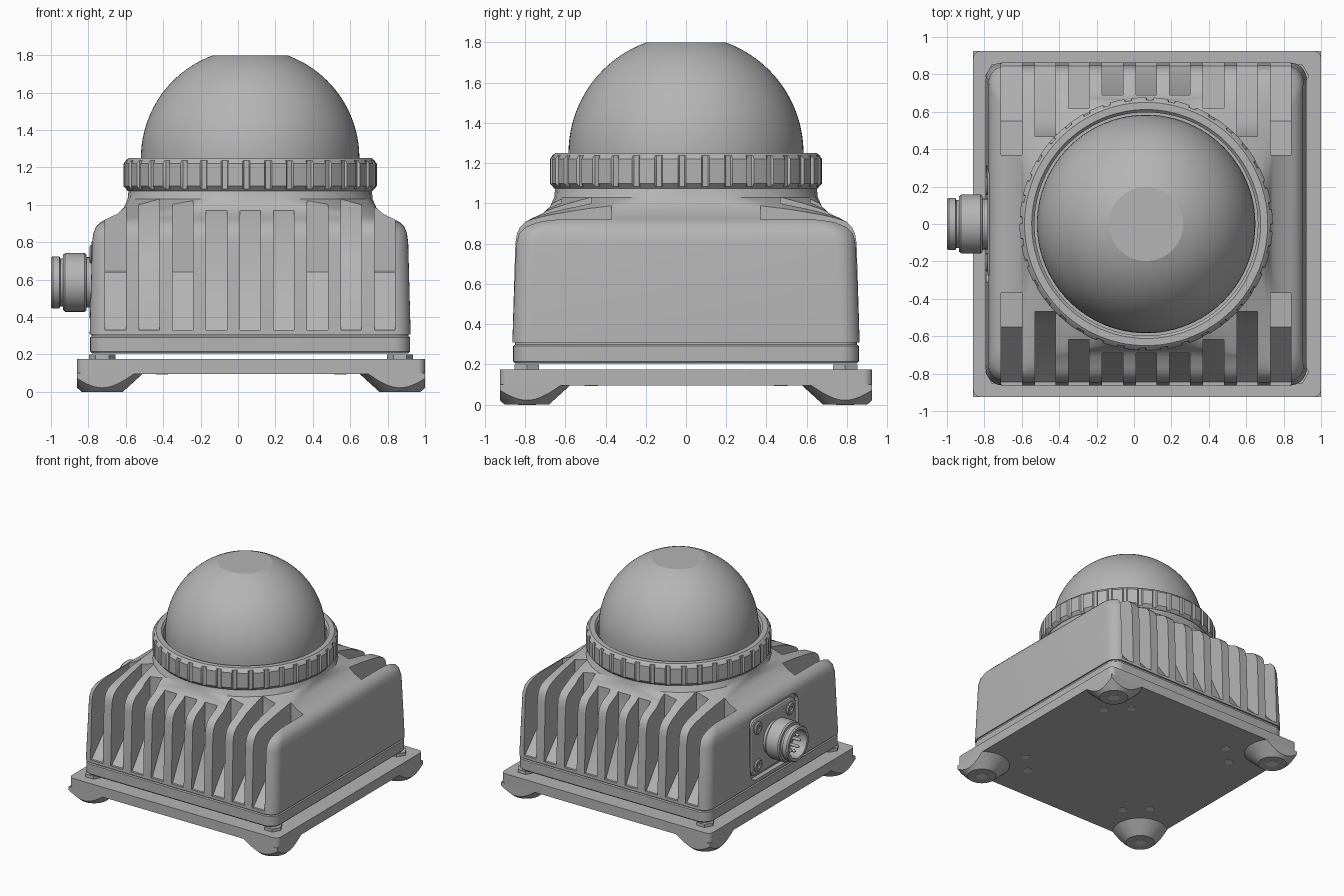
import bpy, bmesh
from math import sin, cos, pi, radians, sqrt
from mathutils import Matrix, Vector

if "Cube" in bpy.data.objects:
    bpy.data.objects.remove(bpy.data.objects["Cube"])

CX = 0.065          # centre line of housing and dome


def material(name, value):
    m = bpy.data.materials.new(name)
    m.use_nodes = True
    col = (value, value, value, 1)
    m.diffuse_color = col
    m.node_tree.nodes["Principled BSDF"].inputs["Base Color"].default_value = col
    return m


GREY = material("cast grey", 0.46)
LIGHT = material("pale fastener grey", 0.7)


def finish(name, bm, mat=GREY, loc=(CX, 0, 0), turn=None, bevel=0, angle=35):
    if bevel:
        sharp = [e for e in bm.edges if len(e.link_faces) == 2 and e.calc_face_angle() > 0.6]
        bmesh.ops.bevel(bm, geom=sharp, offset=bevel, segments=3, profile=0.5,
                        affect='EDGES', clamp_overlap=True)
    bmesh.ops.recalc_face_normals(bm, faces=bm.faces)
    mesh = bpy.data.meshes.new(name)
    if turn:
        bm.transform(turn)
    bm.transform(Matrix.Translation(loc))
    bm.to_mesh(mesh)
    bm.free()
    ob = bpy.data.objects.new(name, mesh)
    bpy.context.scene.collection.objects.link(ob)
    mesh.materials.append(mat)
    smooth(ob, angle)
    return ob


def smooth(ob, angle=35):
    bpy.ops.object.select_all(action='DESELECT')
    ob.select_set(True)
    bpy.context.view_layer.objects.active = ob
    bpy.ops.object.shade_smooth_by_angle(angle=radians(angle))


def skin(bm, rings, closed=False):
    """Bridge equal loops of points, capping the ends unless closed."""
    loops = [[bm.verts.new(p) for p in ring] for ring in rings]
    n = len(loops[0])
    pairs = list(zip(loops, loops[1:]))
    if closed:
        pairs.append((loops[-1], loops[0]))
    else:
        bm.faces.new(loops[0])
        bm.faces.new(loops[-1])
    for a, b in pairs:
        for i in range(n):
            j = (i + 1) % n
            bm.faces.new((a[i], a[j], b[j], b[i]))


def lathe(name, profile, segs=64, closed=False, **kw):
    bm = bmesh.new()
    skin(bm, [[(r * cos(2 * pi * i / segs), r * sin(2 * pi * i / segs), z)
               for i in range(segs)] for r, z in profile], closed)
    return finish(name, bm, **kw)


def rounded(hx, hy, z, r, n=8):
    pts = []
    for k, (sx, sy) in enumerate(((1, 1), (-1, 1), (-1, -1), (1, -1))):
        for i in range(n + 1):
            a = (k + i / n) * pi / 2
            pts.append((sx * (hx - r) + r * cos(a), sy * (hy - r) + r * sin(a), z))
    return pts


def loft(name, sections, **kw):
    bm = bmesh.new()
    skin(bm, [rounded(*s) for s in sections])
    return finish(name, bm, **kw)


def cut(ob, cutter):
    mod = ob.modifiers.new("cut", 'BOOLEAN')
    mod.object, mod.solver, mod.operation = cutter, 'EXACT', 'DIFFERENCE'
    deps = bpy.context.evaluated_depsgraph_get()
    mesh = bpy.data.meshes.new_from_object(ob.evaluated_get(deps))
    ob.modifiers.clear()
    ob.data = mesh
    bpy.data.objects.remove(cutter)
    smooth(ob)


# Mounting plate
PX, PY = 0.93, 0.925
loft("mounting_plate", [(PX, PY, 0.095, 0.04), (PX, PY, 0.175, 0.04)], loc=(0.07, 0, 0))

# Corner feet trimmed to the plate outline, with holes and bolt heads
for sx in (-1, 1):
    for sy in (-1, 1):
        bm = bmesh.new()
        skin(bm, [[(r * cos(i * pi / 24), r * sin(i * pi / 24), z) for i in range(48)]
                  for r, z in ((0.11, 0), (0.22, 0.1))])
        for no in (Vector((sx, 0, 0)), Vector((0, sy, 0))):
            bmesh.ops.bisect_plane(bm, geom=bm.verts[:] + bm.edges[:] + bm.faces[:],
                                   plane_co=no * 0.134, plane_no=no, clear_outer=True)
            bmesh.ops.holes_fill(bm, edges=[e for e in bm.edges if e.is_boundary])
        fx, fy = 0.07 + sx * 0.796, sy * 0.791
        finish("foot", bm, loc=(fx, fy, 0))
        lathe("foot_hole", [(0.045, -0.0), (0.045, 0.004)], 24, mat=LIGHT, loc=(fx, fy, -0.002))
        lathe("hex_bolt", [(0.07, 0.16), (0.07, 0.2)], 6, loc=(fx, fy, 0))
        for dx, dy in ((0.17, 0.32), (0.32, 0.17)):
            lathe("plate_hole", [(0.033, 0), (0.033, 0.004)], 24, mat=LIGHT,
                  loc=(fx - sx * dx, fy - sy * dy, 0.092))

# Housing base and tapered housing
loft("housing_base", [(0.845, 0.85, 0.205, 0.08), (0.855, 0.859, 0.215, 0.09),
                      (0.855, 0.859, 0.292, 0.09), (0.847, 0.85, 0.298, 0.08),
                      (0.847, 0.85, 0.32, 0.08)])
housing = loft("housing", [(0.858, 0.863, 0.308, 0.09), (0.845, 0.848, 0.8, 0.1),
                           (0.838, 0.84, 0.85, 0.11), (0.825, 0.825, 0.882, 0.13),
                           (0.8, 0.8, 0.907, 0.15), (0.765, 0.765, 0.926, 0.17),
                           (0.71, 0.71, 0.952, 0.22), (0.675, 0.675, 0.985, 0.36),
                           (0.655, 0.655, 1.03, 0.6), (0.65, 0.65, 1.08, 0.645)])

# Cooling slots, front and back
bm = bmesh.new()
for sy in (-1, 1):
    for k in range(-4, 5):
        x = k * 0.18
        inner = 0.37 if abs(k) == 4 else min(0.69, sqrt(0.715 ** 2 - x * x))
        floor = {4: [(0.55, 0.64), (inner, 0.65)], 3: [(0.55, 0.64), (inner, 0.77)]}
        side = ([(1.0, 0.33), (0.845, 0.33)] + floor.get(abs(k), [(inner, 0.64)])
                + [(inner, 1.06), (1.0, 1.06)])
        skin(bm, [[(x + w, sy * y, z) for y, z in side] for w in (-0.055, 0.055)])
cut(housing, finish("slot_cutter", bm, bevel=0.026))

# Connector panel recess on the right side
TO_RIGHT = Matrix.Rotation(-pi / 2, 4, 'Y')    # local z becomes -x
CZ = 0.585
side = dict(turn=TO_RIGHT, loc=(0, 0, CZ))
cut(housing, loft("recess_cutter", [(0.25, 0.31, 0.755, 0.07), (0.25, 0.31, 0.9, 0.07)], **side))
loft("connector_panel", [(0.225, 0.285, 0.74, 0.06), (0.225, 0.285, 0.775, 0.06),
                         (0.215, 0.275, 0.782, 0.05)], **side)
for sy in (-1, 1):
    for sz in (-1, 1):
        at = dict(turn=TO_RIGHT, loc=(0, sy * 0.205, CZ + sz * 0.15))
        lathe("panel_screw", [(0.05, 0.77), (0.05, 0.787), (0.04, 0.795), (0.022, 0.795),
                              (0.022, 0.784)], 24, **at)

# Threaded connector with hollow end and pins
lathe("connector", [(0.135, 0.77), (0.135, 0.81), (0.148, 0.81), (0.157, 0.82),
                    (0.157, 0.925), (0.148, 0.935), (0.128, 0.935), (0.128, 0.95),
                    (0.14, 0.955), (0.14, 0.99), (0.132, 1.0), (0.11, 1.0), (0.11, 0.88)], 48, **side)
for i in range(8):
    a = i * pi / 4
    lathe("connector_pin", [(0.012, 0.87), (0.012, 0.965), (0.006, 0.975)], 10, turn=TO_RIGHT,
          loc=(0, 0.065 * cos(a), CZ + 0.065 * sin(a)))

# Grip ring with shallow notches
bm = bmesh.new()
rings = []
for r, z, notch in ((0.6, 1.08, 0), (0.655, 1.075, 0), (0.664, 1.085, 0), (0.677, 1.1, 1),
                    (0.677, 1.22, 1), (0.664, 1.238, 0), (0.65, 1.25, 0), (0.612, 1.25, 0),
                    (0.597, 1.235, 0)):
    ring = []
    for i in range(36):
        for part, dent in ((0, 0), (0.33, 0), (0.66, 0), (0.72, 1), (0.94, 1)):
            a = (i + part) * 2 * pi / 36
            q = r - 0.013 * dent * notch
            ring.append((q * cos(a), q * sin(a), z))
    rings.append(ring)
skin(bm, rings, closed=True)
finish("grip_ring", bm, angle=25)

# Dome with flattened top
R, ZC, STEPS = 0.584, 1.25, 20
top = 1.225
arc = [(R * cos(top * i / STEPS), ZC + R * sin(top * i / STEPS)) for i in range(STEPS + 1)]
lathe("dome", [(R, 1.1)] + arc, 96, angle=15)
